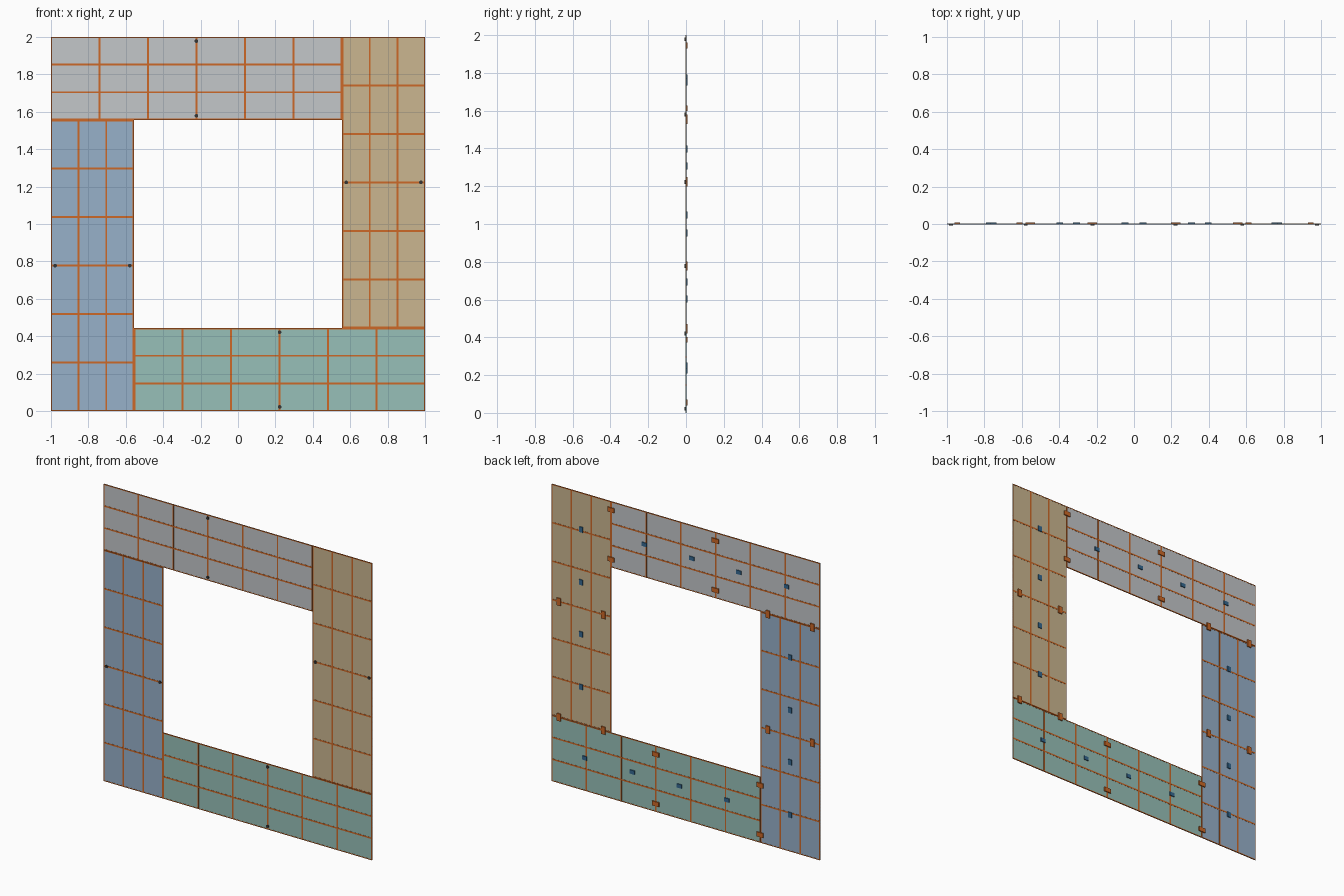
import bpy, bmesh, math
from mathutils import Matrix, Vector

if "Cube" in bpy.data.objects:
    bpy.data.objects.remove(bpy.data.objects["Cube"], do_unlink=True)


def material(name, rgb):
    m = bpy.data.materials.new(name)
    m.use_nodes = True
    m.diffuse_color = (*rgb, 1)
    m.node_tree.nodes["Principled BSDF"].inputs["Base Color"].default_value = (*rgb, 1)
    return m


GREY = material("pale grey", (0.55, 0.57, 0.59))
TAN = material("tan", (0.60, 0.47, 0.28))
GREEN = material("sea green", (0.31, 0.53, 0.48))
BLUE = material("soft blue", (0.31, 0.44, 0.59))
ORANGE = material("burnt orange", (0.61, 0.14, 0.02))
NAVY = material("deep blue", (0.035, 0.14, 0.28))
DARK = material("charcoal", (0.035, 0.035, 0.035))

# Panel layout in the top position; the others are quarter turns of it
LEFT, RIGHT = -1.0, 0.555
LOW, HIGH = 0.557, 1.0
MID_X, MID_Z = (LEFT + RIGHT) / 2, (LOW + HIGH) / 2
LENGTH, HEIGHT = RIGHT - LEFT, HIGH - LOW


def box(bm, x, z, width, height, back, front):
    mat = Matrix.Translation((x, (back + front) / 2, z)) @ Matrix.Diagonal(
        (width, abs(back - front), height, 1))
    bmesh.ops.create_cube(bm, size=1, matrix=mat)


def finish(bm, name, mat, turn):
    """Turn the part about the frame centre and lift it onto the ground."""
    bm.transform(Matrix.Translation((0, 0, 1)) @ Matrix.Rotation(turn, 4, "Y"))
    mesh = bpy.data.meshes.new(name)
    bm.to_mesh(mesh)
    bm.free()
    mesh.materials.append(mat)
    obj = bpy.data.objects.new(name, mesh)
    bpy.context.collection.objects.link(obj)


sides = [("top", GREY), ("left", TAN), ("bottom", GREEN), ("right", BLUE)]
for i, (side, colour) in enumerate(sides):
    turn = i * math.pi / 2

    # Flat sheet
    bm = bmesh.new()
    box(bm, MID_X, MID_Z, LENGTH, HEIGHT, 0.002, -0.002)
    finish(bm, side + "_panel", colour, turn)

    # Ribs: six bays long, three bays high, with thinner edge strips
    bm = bmesh.new()
    edge, rib = 0.006, 0.01
    for k in range(7):
        w = edge if k in (0, 6) else rib
        x = LEFT + w / 2 if k == 0 else RIGHT - w / 2 if k == 6 else LEFT + LENGTH * k / 6
        box(bm, x, MID_Z, w, HEIGHT, 0.003, -0.003)
    for k in range(4):
        w = edge if k in (0, 3) else rib
        z = LOW + w / 2 if k == 0 else HIGH - w / 2 if k == 3 else LOW + HEIGHT * k / 3
        box(bm, MID_X, z, LENGTH, w, 0.003, -0.003)
    finish(bm, side + "_ribs", ORANGE, turn)

    # Back clips on the middle rib and across the joint with the next panel
    bm = bmesh.new()
    for x in (MID_X, RIGHT):
        for z in (LOW + 0.055, HIGH - 0.055):
            box(bm, x, z, 0.05, 0.03, 0.009, 0.002)
    finish(bm, side + "_back_clips", ORANGE, turn)

    # Small back plates along the centre line
    bm = bmesh.new()
    for dx in (-0.53, -0.175, 0.175, 0.53):
        box(bm, MID_X + dx, MID_Z, 0.036, 0.026, 0.008, 0.002)
    finish(bm, side + "_back_plates", NAVY, turn)

    # Front studs at both ends of the middle rib
    bm = bmesh.new()
    for z in (LOW + 0.022, HIGH - 0.022):
        bmesh.ops.create_cone(
            bm, cap_ends=True, segments=12, radius1=0.01, radius2=0.01, depth=0.006,
            matrix=Matrix.Translation(Vector((MID_X, -0.005, z)))
            @ Matrix.Rotation(math.pi / 2, 4, "X"))
    finish(bm, side + "_front_studs", DARK, turn)
